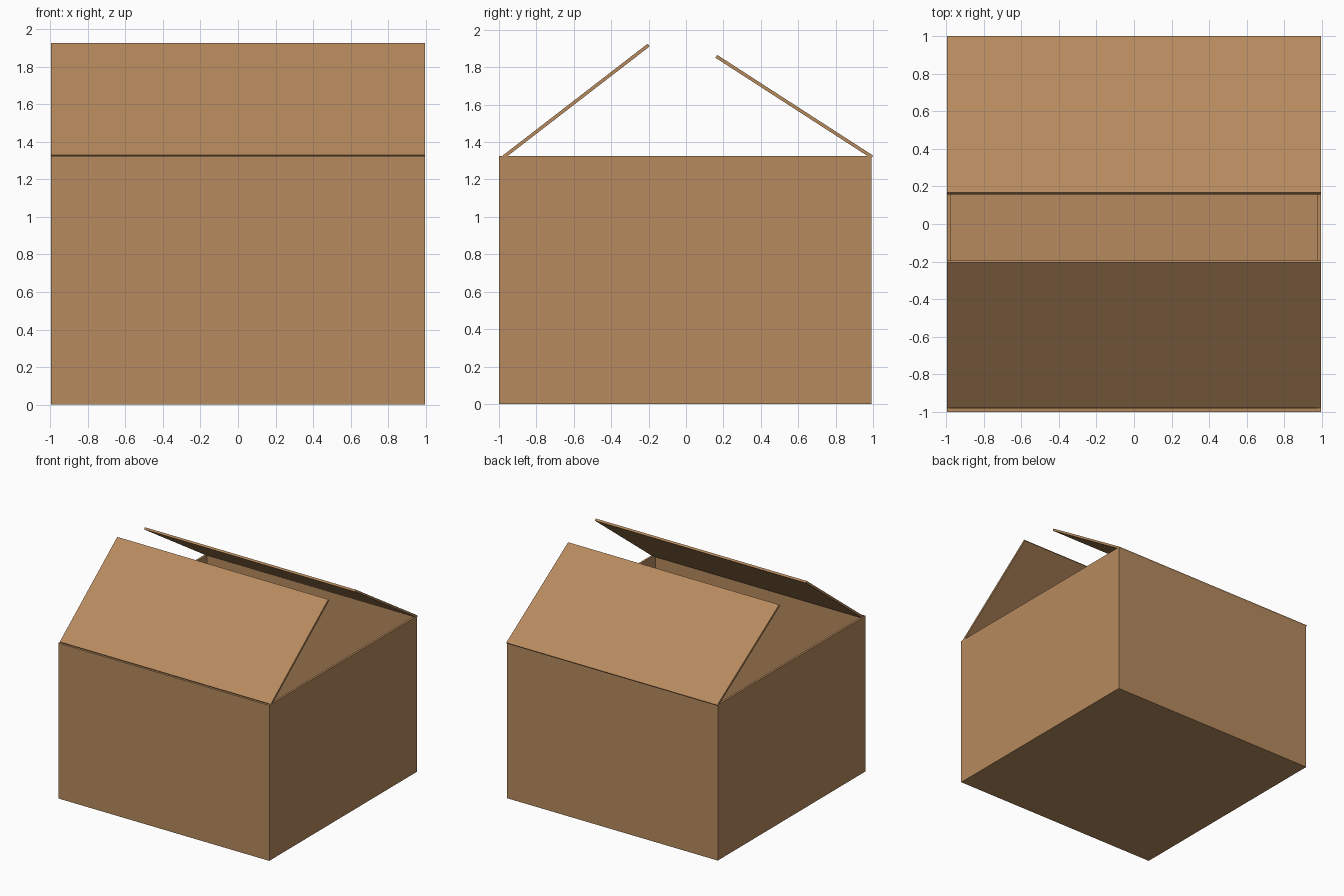
import bpy, bmesh
from mathutils import Vector

if "Cube" in bpy.data.objects:
    bpy.data.objects.remove(bpy.data.objects["Cube"])

# Single cardboard colour
card = bpy.data.materials.new("cardboard brown")
card.diffuse_color = (0.47, 0.255, 0.112, 1)
card.use_nodes = True
card.node_tree.nodes["Principled BSDF"].inputs["Base Color"].default_value = card.diffuse_color

HALF_X = 0.995
FRONT, BACK = -1.0, 0.993
TOP = 1.325
T = 0.018          # board thickness


def finish(bm, name):
    bmesh.ops.recalc_face_normals(bm, faces=bm.faces)
    mesh = bpy.data.meshes.new(name)
    bm.to_mesh(mesh)
    bm.free()
    mesh.materials.append(card)
    obj = bpy.data.objects.new(name, mesh)
    bpy.context.collection.objects.link(obj)
    return obj


# Box body: a block whose top is inset to the wall thickness and sunk to the floor
bm = bmesh.new()
bmesh.ops.create_cube(bm, size=1)
for v in bm.verts:
    v.co.x *= 2 * HALF_X
    v.co.y = BACK if v.co.y > 0 else FRONT
    v.co.z = TOP if v.co.z > 0 else 0
bm.faces.ensure_lookup_table()
top = max(bm.faces, key=lambda f: f.calc_center_median().z)
bmesh.ops.inset_region(bm, faces=[top], thickness=T, use_even_offset=True)
inner = bmesh.ops.extrude_discrete_faces(bm, faces=[top])["faces"][0]
for v in inner.verts:
    v.co.z = T
finish(bm, "box_body")


# Lid flaps: thin boards given by the outer hinge and tip points in the y-z plane
def flap(name, hinge, tip):
    h, t = Vector((0, *hinge)), Vector((0, *tip))
    along = (t - h).normalized()
    down = Vector((0, -along.z, along.y))
    if down.z > 0:
        down = -down
    bm = bmesh.new()
    profile = [h, t, t + down * T, h + down * T]
    face = bm.faces.new([bm.verts.new(p + Vector((-HALF_X, 0, 0))) for p in profile])
    ext = bmesh.ops.extrude_face_region(bm, geom=[face])["geom"]
    bmesh.ops.translate(bm, vec=(2 * HALF_X, 0, 0),
                        verts=[g for g in ext if isinstance(g, bmesh.types.BMVert)])
    finish(bm, name)


flap("front_flap", (-0.98, 1.328), (-0.205, 1.926))
flap("back_flap", (1.0, 1.328), (0.167, 1.866))
